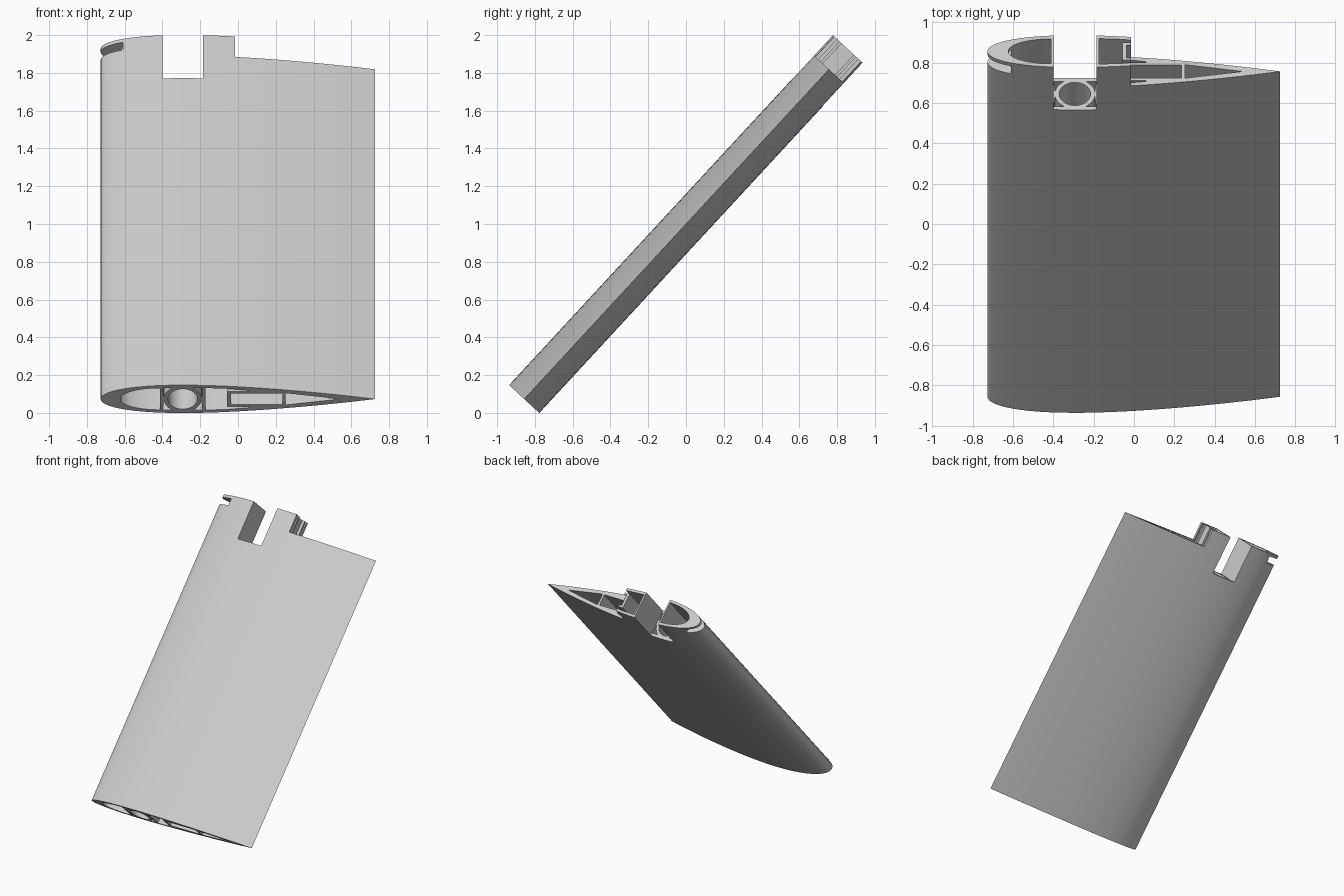
import bpy, bmesh, math

cube = bpy.data.objects.get("Cube")
if cube:
    bpy.data.objects.remove(cube, do_unlink=True)

HALF = 1.262                   # half of the span
LEAD, CHORD = -0.727, 1.452    # leading edge and chord length
TUBE_X, TUBE_R, BORE_R = -0.293, 0.1, 0.078
TILT = math.radians(42.75)


def add_prism(bm, outline, low=-HALF - 0.1, high=HALF + 0.1):
    """Extrude a closed outline from low to high along the span."""
    verts = [bm.verts.new((x, y, low)) for x, y in outline]
    face = bm.faces.new(verts)
    out = bmesh.ops.extrude_face_region(bm, geom=[face])
    for v in out["geom"]:
        if isinstance(v, bmesh.types.BMVert):
            v.co.z = high


def make_object(name, prisms):
    bm = bmesh.new()
    for prism in prisms:
        add_prism(bm, *prism)
    bmesh.ops.recalc_face_normals(bm, faces=bm.faces)
    mesh = bpy.data.meshes.new(name)
    bm.to_mesh(mesh)
    bm.free()
    obj = bpy.data.objects.new(name, mesh)
    bpy.context.collection.objects.link(obj)
    return obj


def rect(x0, x1, half):
    return [(x0, -half), (x1, -half), (x1, half), (x0, half)]


def mirrored(upper):
    """Close an upper outline with its reflection, sharing points on the chord line."""
    return upper + [(x, -y) for x, y in reversed(upper) if abs(y) > 1e-6]


def arc(cx, rx, ry, a0, a1, n):
    angles = [math.radians(a0 + (a1 - a0) * i / n) for i in range(n + 1)]
    return [(cx + rx * math.cos(a), ry * math.sin(a)) for a in angles]


# Symmetric wing section
def half_thickness(t):
    return 0.75 * CHORD * (0.2969 * math.sqrt(t) - 0.126 * t - 0.3516 * t**2
                           + 0.2843 * t**3 - 0.1036 * t**4)


STEPS = 36
upper = []
for i in range(STEPS + 1):
    t = (1 - math.cos(math.pi * i / STEPS)) / 2
    y = half_thickness(t) if 0 < i < STEPS else 0
    upper.append((LEAD + CHORD * t, y))
section = mirrored(upper)[:-1] if abs(upper[0][1]) > 1e-6 else mirrored(upper)
wing = make_object("wing_segment", [(section,)])
for v in wing.data.vertices:
    v.co.z = math.copysign(HALF, v.co.z)

# Hollow channels running the whole span
nose = arc(-0.412, 0.212, 0.084, 90, 270, 24)
bore = arc(TUBE_X, BORE_R, BORE_R, 0, 352.5, 47)
middle = mirrored([(0.06, 0.06), (0.06, 0.067), (-0.06, 0.081), (-0.173, 0.086)])
middle = [(-0.057, 0.06)] + middle + [(-0.057, -0.06)]
spar = rect(-0.037, 0.235, 0.044)
tail = [(0.252, -0.046), (0.54, 0), (0.252, 0.046)]
channels = [nose, bore, middle, spar, tail]

# Corner gaps between the tube and its square housing
corner = arc(0, TUBE_R, TUBE_R, 8, 58, 8) + [(0.105, 0.085)]
for sx in (-1, 1):
    for sy in (-1, 1):
        channels.append([(TUBE_X + sx * x, sy * y) for x, y in corner])

hollows = make_object("hollow_cutter", [(c,) for c in channels])

# Cuts at the upper end: tube notch, rear step, nose slot
TOP = HALF + 0.1
notches = make_object("end_cutter", [
    (rect(-0.4, -0.186, 0.3), 0.951, TOP),
    (rect(-0.015, 1, 0.3), 1.115, TOP),
    (rect(-1, -0.61, 0.3), 1.183, 1.238),
])

bpy.context.view_layer.objects.active = wing
for cutter in (hollows, notches):
    cutter.hide_render = True
    mod = wing.modifiers.new(cutter.name, "BOOLEAN")
    mod.operation = "DIFFERENCE"
    mod.solver = "EXACT"
    mod.object = cutter
    bpy.ops.object.modifier_apply(modifier=mod.name)
    bpy.data.objects.remove(cutter, do_unlink=True)

# Lean the span backwards
wing.rotation_euler.x = -TILT
wing.location.z = 1

# Plain grey finish
grey = bpy.data.materials.new("light_grey")
grey.use_nodes = True
colour = (0.6, 0.6, 0.6, 1)
grey.diffuse_color = colour
grey.node_tree.nodes["Principled BSDF"].inputs["Base Color"].default_value = colour
wing.data.materials.clear()
wing.data.materials.append(grey)

bpy.ops.object.select_all(action="DESELECT")
wing.select_set(True)
bpy.ops.object.shade_smooth_by_angle(angle=math.radians(30))
